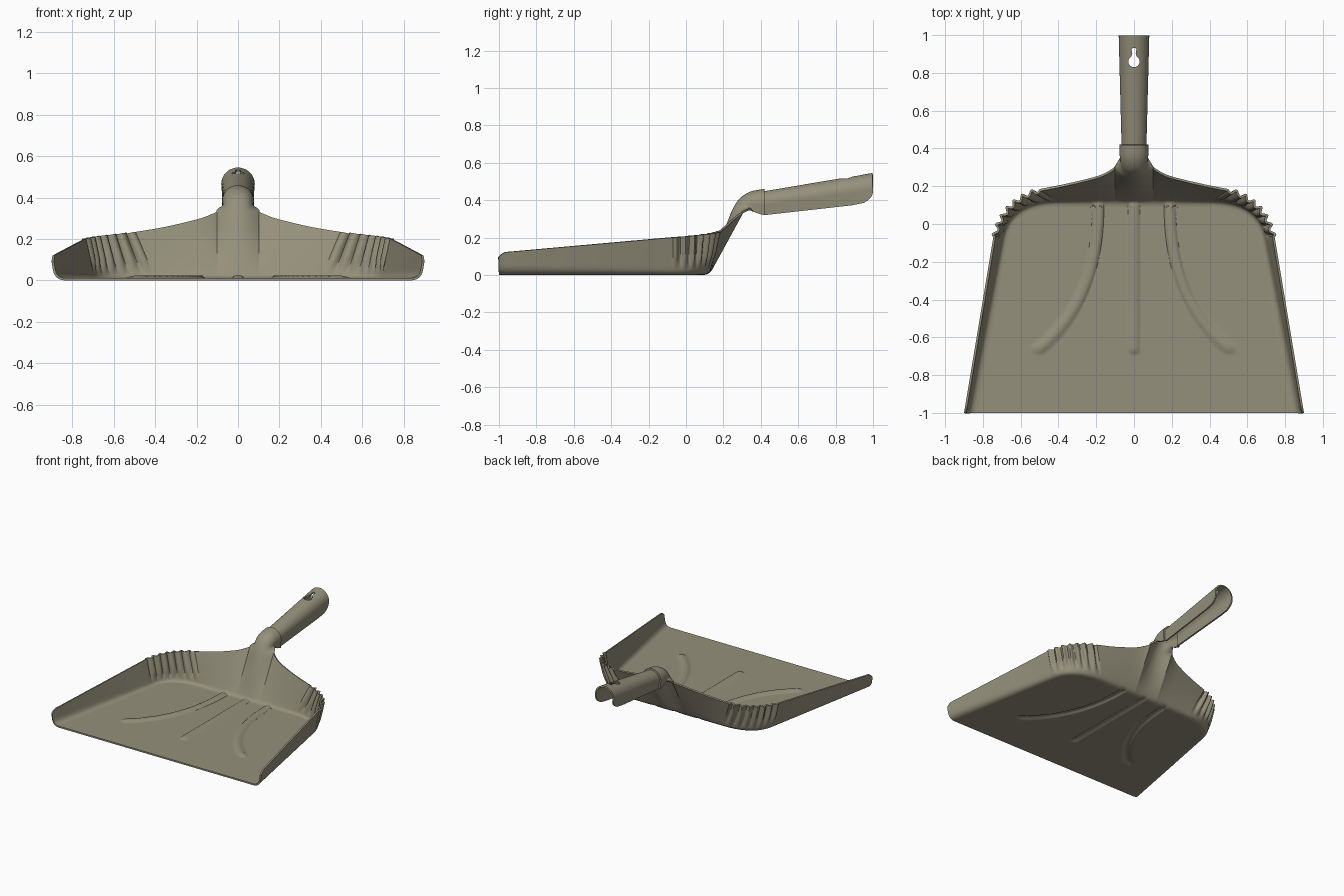
import bpy, bmesh, math
from mathutils import Vector as V

if "Cube" in bpy.data.objects:
    bpy.data.objects.remove(bpy.data.objects["Cube"])

mat = bpy.data.materials.new("olive_grey_plastic")
mat.diffuse_color = (0.30, 0.28, 0.20, 1)
mat.use_nodes = True
mat.node_tree.nodes["Principled BSDF"].inputs["Base Color"].default_value = mat.diffuse_color
THICK = 0.012


def lerp(a, b, t):
    return a + (b - a) * t


def quad(a, b, c, t):
    return a * (1 - t) ** 2 + b * 2 * t * (1 - t) + c * t * t


def spline(pts, n):
    """Catmull-Rom samples, n steps per segment, any dimension."""
    p = [pts[0]] + pts + [pts[-1]]
    out = []
    for i in range(1, len(p) - 2):
        for k in range(n):
            t = k / n
            out.append([0.5 * (2 * b + (c - a) * t + (2 * a - 5 * b + 4 * c - d) * t * t
                               + (3 * b - a - 3 * c + d) * t ** 3)
                        for a, b, c, d in zip(*p[i - 1:i + 3])])
    return out + [list(pts[-1])]


def add_grid(bm, rows):
    vs = [[bm.verts.new(p) for p in r] for r in rows]
    for r0, r1 in zip(vs, vs[1:]):
        for i in range(len(r0) - 1):
            bm.faces.new((r0[i], r0[i + 1], r1[i + 1], r1[i]))


def make(name, bm, up):
    """Weld the right half, orient it outwards, mirror it and give it thickness."""
    bmesh.ops.remove_doubles(bm, verts=bm.verts, dist=1e-4)
    bmesh.ops.recalc_face_normals(bm, faces=bm.faces)
    bm.normal_update()
    if sum(f.normal.z * f.calc_area() for f in bm.faces) * up < 0:
        bmesh.ops.reverse_faces(bm, faces=bm.faces)
    me = bpy.data.meshes.new(name)
    bm.to_mesh(me)
    bm.free()
    ob = bpy.data.objects.new(name, me)
    bpy.context.collection.objects.link(ob)
    me.materials.append(mat)
    m = ob.modifiers.new("mirror", 'MIRROR')
    m.merge_threshold = 0.0005
    s = ob.modifiers.new("thickness", 'SOLIDIFY')
    s.thickness, s.offset = THICK, -1
    return ob


def finish(ob):
    bpy.ops.object.select_all(action='DESELECT')
    ob.select_set(True)
    bpy.context.view_layer.objects.active = ob
    bpy.ops.object.convert(target='MESH')
    bpy.ops.object.shade_smooth_by_angle(angle=math.radians(40))


# Raised floor ribs: one straight, one curved on each side
rib_lines = [[V((0, 0.13)), V((0, -0.66))],
             [quad(V((0.19, 0.13)), V((0.18, -0.40)), V((0.5, -0.66)), i / 16) for i in range(17)]]


def rib(x, y):
    p, best = V((x, y)), 1
    for line in rib_lines:
        for a, b in zip(line, line[1:]):
            t = max(0, min(1, (p - a).dot(b - a) / (b - a).length_squared))
            best = min(best, (p - lerp(a, b, t)).length)
    return 0.012 * min(1, max(0, (0.027 - best) / 0.014))


# Neck and handle cross-sections: centre y z, edge y z, half width, roundness
neck = [(.25, .325, .305, .33, .10, 0), (.27, .365, .335, .345, .078, .3),
        (.30, .405, .35, .342, .068, .65), (.35, .435, .375, .333, .065, .95),
        (.42, .448, .42, .32, .066, 1)]
NC = 15


def section(yc, zc, ye, ze, w, m, end=0):
    row = []
    for i in range(NC + 1):
        a = i / NC
        if a <= 0.6:
            ang = a / 0.6 * math.pi / 2
            x, h = w * math.sin(ang), 0.5 * (1 - math.cos(ang))
        else:
            k = (a - 0.6) / 0.4
            x, h = w * (1 - 0.08 * k * m), 0.5 + 0.5 * k
        h = lerp(a * a, h, m)
        y = lerp(yc, ye, h) - 0.05 * end * max(0, (h - 0.6) / 0.4) ** 2.5
        row.append(V((lerp(w * a, x, m), y, lerp(zc, ze, h))))
    return row


neck_rows = [section(*p) for p in spline(neck, 5)]

# Pan columns: base corner, rim, inward angle, fillet size, corrugation
cols = []
for i in range(70):
    t = (i / 70) ** 1.2
    y = lerp(-1, -0.07, t)
    z = lerp(0.118, 0.20, t) - 0.025 * max(0, 1 - (y + 1) / 0.04) ** 2
    cols.append((V((lerp(.885, .70, t), y, 0)), V((lerp(.90, .745, t), y, z)), 0, lerp(.055, .035, t), 0))
NT = 70
for i in range(NT + 1):
    t = i / NT
    cols.append((quad(V((.70, -.07, 0)), V((.665, .125, 0)), V((.40, .125, 0)), t),
                 quad(V((.745, -.07, .20)), V((.70, .13, .215)), V((.5, .185, .23)), t),
                 t * math.pi / 2, .035, 0.012 * math.sin(t * 14 * math.pi)))
n_floor = len(cols)
rim = [(.5, .185, .23, .40), (.35, .215, .255, .30), (.2, .252, .29, .19),
       (.135, .28, .313, .13), (.10, .305, .33, .10)]
for x, y, z, bx in spline(rim, 11)[1:-1]:
    cols.append((V((bx, .125, 0)), V((x, y, z)), math.pi / 2, .035, 0))
for p in reversed(neck_rows[0]):
    cols.append((V((p.x, .125, 0)), p, math.pi / 2, .035, 0))

# Walls with rounded foot and corrugated corners
wall, foot = [], []
for B, R, ang, r, wave in cols:
    inward = V((-math.cos(ang), -math.sin(ang), 0))
    F = B + inward * r
    G = B + (R - B).normalized() * r
    F.z = rib(F.x, F.y)
    foot.append(F)
    line = [quad(F, B, G, k / 6) for k in range(6)]
    for k in range(9):
        v = k / 8
        line.append(lerp(G, R, v) - inward * wave * min(1, v * 2.5))
    wall.append(line)

bm = bmesh.new()
add_grid(bm, wall)
# Floor rows line up with the wall columns
fracs = [F.x / foot[n_floor - 1].x for F in foot[n_floor - 1:]]
rows = []
for F in foot[:n_floor]:
    rows.append([V((F.x * f, F.y, rib(F.x * f, F.y))) for f in fracs])
add_grid(bm, rows)
add_grid(bm, neck_rows)
pan = make("pan", bm, -1)

# Handle: downward-open channel with rounded lower end corners
bm = bmesh.new()
end_sec = (.997, .545, 1.0, .385, .081, 1)
hrows = []
for i in range(21):
    t = i / 20
    hrows.append(section(*[lerp(a, b, t) for a, b in zip(neck[-1], end_sec)], end=max(0, t * 5 - 4)))
add_grid(bm, hrows)
handle = make("handle", bm, 1)

# Keyhole for hanging
bm = bmesh.new()
outline = [(0.03 * math.cos(a), 0.86 + 0.03 * math.sin(a))
           for a in [math.radians(120 + 300 * i / 20) for i in range(21)]]
outline += [(0.009, 0.90), (0.013, 0.925), (0.006, 0.932), (-0.006, 0.932), (-0.013, 0.925), (-0.009, 0.90)]
face = bm.faces.new([bm.verts.new((x, y, 0.46)) for x, y in outline])
ext = bmesh.ops.extrude_face_region(bm, geom=[face])
bmesh.ops.translate(bm, vec=(0, 0, 0.2), verts=[g for g in ext["geom"] if isinstance(g, bmesh.types.BMVert)])
bmesh.ops.recalc_face_normals(bm, faces=bm.faces)
me = bpy.data.meshes.new("keyhole_cutter")
bm.to_mesh(me)
bm.free()
cutter = bpy.data.objects.new("keyhole_cutter", me)
bpy.context.collection.objects.link(cutter)
cutter.hide_render = True
b = handle.modifiers.new("keyhole", 'BOOLEAN')
b.operation, b.object, b.solver = 'DIFFERENCE', cutter, 'EXACT'

finish(pan)
finish(handle)
bpy.data.objects.remove(cutter)
